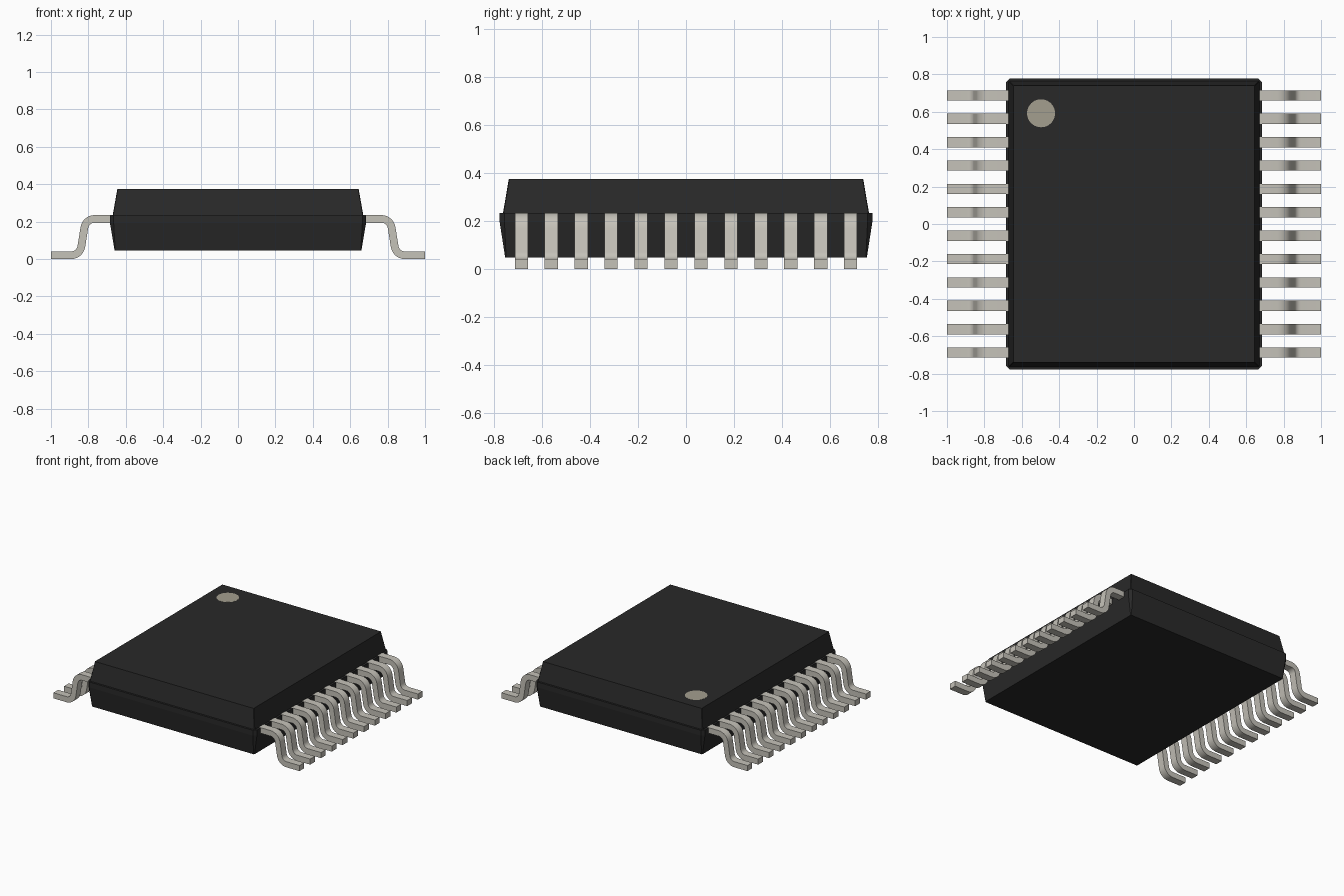
import bpy
import bmesh
from math import tan, radians
from mathutils import Vector

cube = bpy.data.objects.get("Cube")
if cube:
    bpy.data.objects.remove(cube, do_unlink=True)


def material(name, rgb, roughness):
    mat = bpy.data.materials.new(name)
    mat.use_nodes = True
    mat.diffuse_color = (*rgb, 1)
    shader = mat.node_tree.nodes["Principled BSDF"]
    shader.inputs["Base Color"].default_value = (*rgb, 1)
    shader.inputs["Roughness"].default_value = roughness
    return mat


black = material("black plastic", (0.022, 0.022, 0.022), 0.7)
metal = material("tinned metal", (0.56, 0.54, 0.485), 0.5)
beige = material("beige marking", (0.37, 0.345, 0.275), 0.7)


def add_object(name, bm, mat):
    bmesh.ops.recalc_face_normals(bm, faces=bm.faces)
    mesh = bpy.data.meshes.new(name)
    bm.to_mesh(mesh)
    bm.free()
    mesh.materials.append(mat)
    obj = bpy.data.objects.new(name, mesh)
    bpy.context.collection.objects.link(obj)
    return obj


def loft(bm, rings):
    """Skin a list of equally long point rings and cap both ends."""
    loops = [[bm.verts.new(p) for p in ring] for ring in rings]
    n = len(loops[0])
    for a, b in zip(loops, loops[1:]):
        for i in range(n):
            j = (i + 1) % n
            bm.faces.new((a[i], a[j], b[j], b[i]))
    bm.faces.new(loops[0])
    bm.faces.new(loops[-1])


def cut_rectangle(hx, hy, z, c):
    """Rectangle with its corners cut off by c."""
    return [(hx, c - hy, z), (hx, hy - c, z), (hx - c, hy, z), (c - hx, hy, z),
            (-hx, hy - c, z), (-hx, c - hy, z), (c - hx, -hy, z), (hx - c, -hy, z)]


# Package body: tapered lower half, flat parting flange, tapered upper half
bm = bmesh.new()
loft(bm, [cut_rectangle(0.66, 0.755, 0.047, 0.004),
          cut_rectangle(0.685, 0.778, 0.195, 0.02),
          cut_rectangle(0.685, 0.778, 0.234, 0.02),
          cut_rectangle(0.67, 0.764, 0.234, 0.003),
          cut_rectangle(0.645, 0.74, 0.375, 0.003)])
add_object("body", bm, black)

# Pin one marker: thin disc on the top
bm = bmesh.new()
bmesh.ops.create_cone(bm, cap_ends=True, segments=40, radius1=0.075,
                      radius2=0.075, depth=0.002)
marker = add_object("pin_one_marker", bm, beige)
marker.location = (-0.497, 0.592, 0.3748)


def lead_frames(corners, radius, steps=7):
    """Centre points and tangents, with a circular fillet at each inner corner."""
    frames = [(corners[0], (corners[1] - corners[0]).normalized())]
    for before, corner, after in zip(corners, corners[1:], corners[2:]):
        d1, d2 = (corner - before).normalized(), (after - corner).normalized()
        start = corner - d1 * radius * tan(d1.angle(d2) / 2)
        side = (d2 - d1 * d1.dot(d2)).normalized()
        centre = start + side * radius
        for i in range(steps + 1):
            tangent = d1.slerp(d2, i / steps)
            spoke = (-side).slerp((d2 * d1.dot(d2) - d1).normalized() * -1, i / steps)
            frames.append((centre + spoke * radius, tangent))
    return frames + [(corners[-1], (corners[-1] - corners[-2]).normalized())]


# Gull-wing lead: a strip swept along a bent centre line
thick, half_width = 0.041, 0.0275
corners = [Vector(p) for p in ((0.655, 0.2145), (0.814, 0.2145),
                               (0.845, 0.0205), (1.0, 0.0205))]
sections = []
for point, tangent in lead_frames(corners, 0.055):
    up = Vector((-tangent.y, tangent.x)) * thick / 2
    hi, lo = point + up, point - up
    sections.append([(hi.x, -half_width, hi.y), (hi.x, half_width, hi.y),
                     (lo.x, half_width, lo.y), (lo.x, -half_width, lo.y)])
bm = bmesh.new()
loft(bm, sections)
lead = add_object("lead", bm, metal)

bpy.ops.object.select_all(action="DESELECT")
lead.select_set(True)
bpy.context.view_layer.objects.active = lead
bpy.ops.object.shade_smooth_by_angle(angle=radians(35))

# Twelve leads on each long side, the second side turned half round
count, pitch = 12, 0.125
for side, angle in (("left", 0), ("right", 180)):
    for i in range(count):
        copy = bpy.data.objects.new(f"{side}_lead_{i + 1}", lead.data)
        copy.location.y = (i - (count - 1) / 2) * pitch
        copy.rotation_euler.z = radians(angle)
        bpy.context.collection.objects.link(copy)
bpy.data.objects.remove(lead, do_unlink=True)
